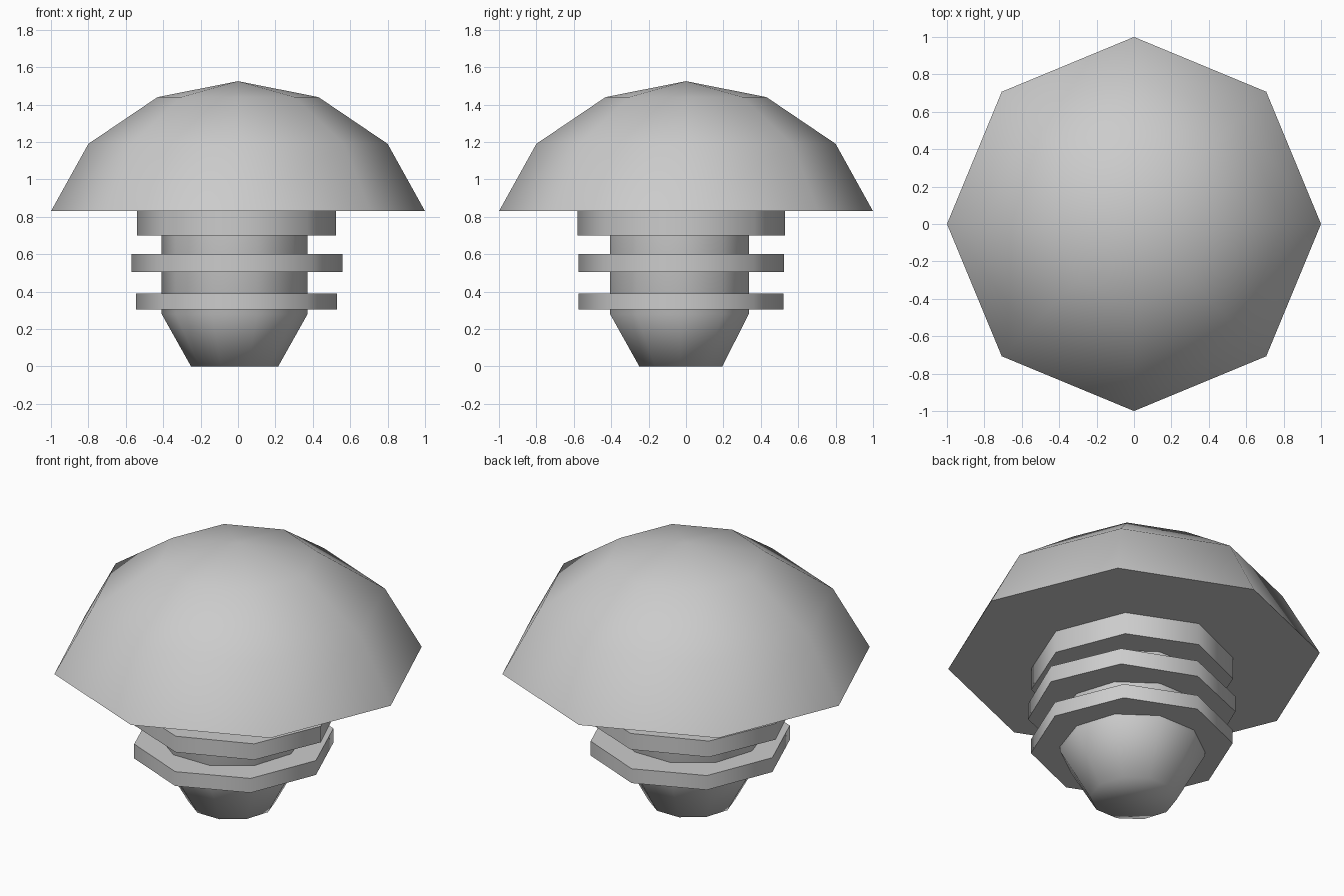
import bpy, bmesh, math

if "Cube" in bpy.data.objects:
    bpy.data.objects.remove(bpy.data.objects["Cube"])


def lathe(name, sides, rings, smooth_deg):
    """Loft closed polygon rings: (cx, cy, rx, ry, z). A zero radius makes a tip."""
    bm = bmesh.new()
    loops = []
    for cx, cy, rx, ry, z in rings:
        if rx == 0:
            loops.append([bm.verts.new((cx, cy, z))] * sides)
        else:
            loops.append([bm.verts.new((cx + rx * math.cos(2 * math.pi * i / sides),
                                        cy + ry * math.sin(2 * math.pi * i / sides), z))
                          for i in range(sides)])
    for low, high in zip(loops, loops[1:]):
        for i in range(sides):
            j = (i + 1) % sides
            corners = list(dict.fromkeys((low[i], low[j], high[j], high[i])))
            bm.faces.new(corners)
    for loop in (loops[0], loops[-1]):
        if loop[0] is not loop[1]:
            bm.faces.new(loop)
    bmesh.ops.recalc_face_normals(bm, faces=bm.faces)
    mesh = bpy.data.meshes.new(name)
    bm.to_mesh(mesh)
    bm.free()
    obj = bpy.data.objects.new(name, mesh)
    bpy.context.collection.objects.link(obj)
    bpy.ops.object.select_all(action='DESELECT')
    obj.select_set(True)
    bpy.context.view_layer.objects.active = obj
    bpy.ops.object.shade_smooth_by_angle(angle=math.radians(smooth_deg))
    return obj


# Domed eight-sided cap with a flat underside
lathe("cap", 8, [(0, 0, r, r, z) for r, z in
                 ((1.0, 0.83), (0.8, 1.19), (0.43, 1.44), (0, 1.525))], 60)

# Stem, slightly off centre, tapering to the foot
lathe("stem", 10, [(-0.018, -0.028, 0.233, 0.233, 0.0),
                   (-0.018, -0.035, 0.39, 0.39, 0.28),
                   (-0.018, -0.035, 0.39, 0.39, 0.83)], 65)

# Collars stacked around the stem
for name, cx, cy, rx, ry, z0, z1 in (
        ("lower_collar", -0.008, -0.028, 0.538, 0.548, 0.305, 0.39),
        ("middle_collar", -0.005, -0.025, 0.565, 0.55, 0.505, 0.60),
        ("upper_collar", -0.008, -0.025, 0.533, 0.555, 0.70, 0.83)):
    lathe(name, 8, [(cx, cy, rx, ry, z0), (cx, cy, rx, ry, z1)], 60)
